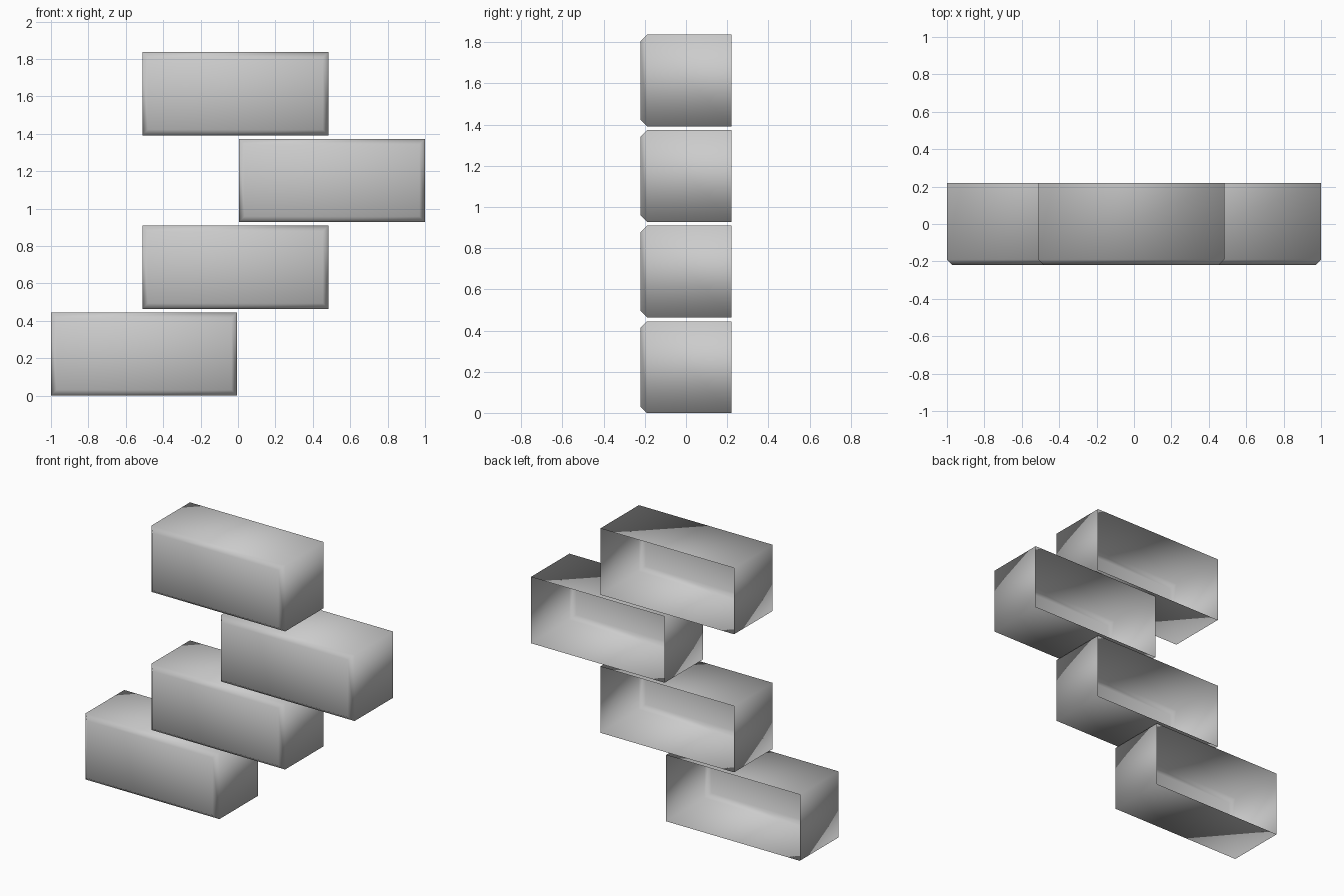
import bpy
import bmesh
from mathutils import Vector

cube = bpy.data.objects.get("Cube")
if cube:
    bpy.data.objects.remove(cube, do_unlink=True)

WIDTH, DEPTH, HEIGHT = 0.995, 0.44, 0.445
PITCH = 0.464
CHAMFER = 0.03

grey = bpy.data.materials.new("light_grey")
grey.use_nodes = True
colour = (0.6, 0.6, 0.6, 1)
grey.diffuse_color = colour
grey.node_tree.nodes["Principled BSDF"].inputs["Base Color"].default_value = colour


def open_block(name, x, z):
    """Hollow block, open at the back, with a chamfered front rim."""
    bm = bmesh.new()
    bmesh.ops.create_cube(bm, size=1)
    bmesh.ops.scale(bm, vec=(WIDTH, DEPTH, HEIGHT), verts=bm.verts)
    back = [f for f in bm.faces if f.calc_center_median().y > DEPTH / 4]
    bmesh.ops.delete(bm, geom=back, context='FACES')
    rim = [e for e in bm.edges if all(v.co.y < 0 for v in e.verts)]
    bmesh.ops.bevel(bm, geom=rim, offset=CHAMFER, segments=1, affect='EDGES')
    bmesh.ops.translate(bm, vec=Vector((x, 0, z + HEIGHT / 2)), verts=bm.verts)
    for f in bm.faces:
        f.smooth = True
    mesh = bpy.data.meshes.new(name)
    bm.to_mesh(mesh)
    bm.free()
    mesh.materials.append(grey)
    bpy.context.collection.objects.link(bpy.data.objects.new(name, mesh))


# Four staggered blocks, from the bottom up
centres = {"bottom_block": -0.5025, "lower_middle_block": -0.014,
           "upper_middle_block": 0.5025, "top_block": -0.014}
for level, (name, x) in enumerate(centres.items()):
    open_block(name, x, level * PITCH)
